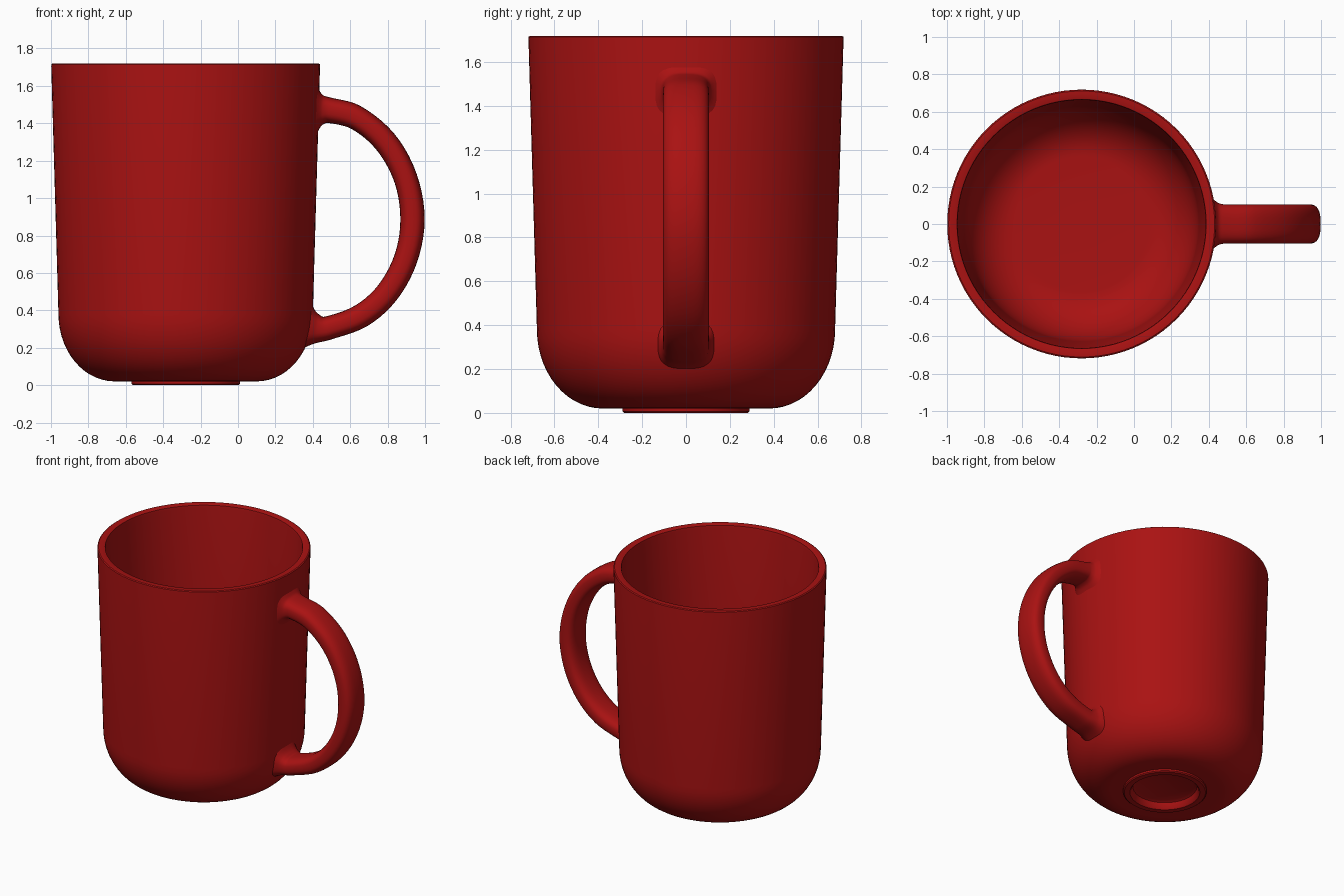
import bpy, bmesh
from math import sin, cos, pi, radians
from mathutils import Vector

if "Cube" in bpy.data.objects:
    bpy.data.objects.remove(bpy.data.objects["Cube"])

CX = -0.28  # axis of the cup

red = bpy.data.materials.new("red_glaze")
red.diffuse_color = (0.40, 0.006, 0.006, 1)
red.use_nodes = True
red.node_tree.nodes["Principled BSDF"].inputs["Base Color"].default_value = red.diffuse_color


def finish(name, bm, angle):
    bmesh.ops.remove_doubles(bm, verts=bm.verts, dist=1e-5)
    bmesh.ops.recalc_face_normals(bm, faces=bm.faces)
    me = bpy.data.meshes.new(name)
    bm.to_mesh(me)
    bm.free()
    me.materials.append(red)
    ob = bpy.data.objects.new(name, me)
    bpy.context.collection.objects.link(ob)
    bpy.ops.object.select_all(action='DESELECT')
    ob.select_set(True)
    bpy.context.view_layer.objects.active = ob
    bpy.ops.object.shade_smooth_by_angle(angle=radians(angle))
    return ob


def skin(bm, rings):
    for a, b in zip(rings, rings[1:]):
        n = len(a)
        for i in range(n):
            j = (i + 1) % n
            bm.faces.new((a[i], a[j], b[j], b[i]))


def arc(r, z, a, b, n=14):
    """Quarter ellipse from the floor out to the wall, about centre (r, z)."""
    return [(r + a * sin(i / n * pi / 2), z - b * cos(i / n * pi / 2)) for i in range(n + 1)]


# Cup: one closed profile, from the underside round the rim to the inner floor
profile = [(0.20, 0.055), (0.222, 0.045), (0.235, 0.008), (0.243, 0.0),
           (0.282, 0.0), (0.29, 0.007), (0.29, 0.02)]
profile += arc(0.38, 0.38, 0.30, 0.36)
profile += [(0.7185, 1.705), (0.718, 1.715), (0.711, 1.72),
            (0.672, 1.72), (0.666, 1.717), (0.663, 1.70)]
profile += arc(0.36, 0.42, 0.267, 0.325)[::-1]
profile += [(0.05, 0.095), (0.05, 0.091)]

bm = bmesh.new()
N = 96
rings = [[bm.verts.new((CX + r * cos(2 * pi * i / N), r * sin(2 * pi * i / N), z))
          for i in range(N)] for r, z in profile]
skin(bm, rings)
bm.faces.new(rings[0])
bm.faces.new(rings[-1])
finish("cup", bm, 35)

# Handle stations: outer x, outer z, inner x, inner z, half width (flared at the wall)
stations = [Vector(s) for s in (
    (0.422, 1.60, 0.415, 1.33, 0.140), (0.437, 1.572, 0.432, 1.365, 0.124),
    (0.455, 1.55, 0.45, 1.39, 0.112), (0.485, 1.54, 0.48, 1.402, 0.105),
    (0.65, 1.495, 0.61, 1.368, 0.105), (0.835, 1.345, 0.745, 1.252, 0.105),
    (0.955, 1.13, 0.838, 1.08, 0.105), (0.998, 0.885, 0.868, 0.885, 0.105),
    (0.955, 0.65, 0.838, 0.70, 0.105), (0.845, 0.451, 0.75, 0.535, 0.105),
    (0.69, 0.315, 0.625, 0.425, 0.105), (0.495, 0.243, 0.465, 0.366, 0.105),
    (0.415, 0.224, 0.432, 0.379, 0.112), (0.372, 0.208, 0.412, 0.40, 0.124),
    (0.335, 0.188, 0.393, 0.435, 0.135))]


def spline(p, steps):
    """Catmull-Rom through the stations."""
    q = [2 * p[0] - p[1]] + p + [2 * p[-1] - p[-2]]
    out = []
    for k in range(1, len(q) - 2):
        a, b, c, d = q[k - 1:k + 3]
        # tangents scaled to the span so unequal spacing stays smooth
        span = (c - b).length
        mb = (c - a) * (span / ((b - a).length + span))
        mc = (d - b) * (span / ((d - c).length + span))
        for s in range(steps):
            t = s / steps
            out.append(b * (2*t**3 - 3*t*t + 1) + mb * (t**3 - 2*t*t + t)
                       + c * (3*t*t - 2*t**3) + mc * (t**3 - t*t))
    return out + [p[-1]]


def soft(v, e):
    return (abs(v) ** e) * (1 if v > 0 else -1)


bm = bmesh.new()
M = 32
rings = []
for ox, oz, ix, iz, w in spline(stations, 5):
    mid = Vector(((ox + ix) / 2, 0, (oz + iz) / 2))
    half = Vector(((ox - ix) / 2, 0, (oz - iz) / 2))
    rings.append([bm.verts.new(mid + half * soft(cos(2 * pi * i / M), 0.72)
                               + Vector((0, w * soft(sin(2 * pi * i / M), 0.72), 0)))
                  for i in range(M)])
skin(bm, rings)
bm.faces.new(rings[0])
bm.faces.new(rings[-1])
finish("handle", bm, 60)
